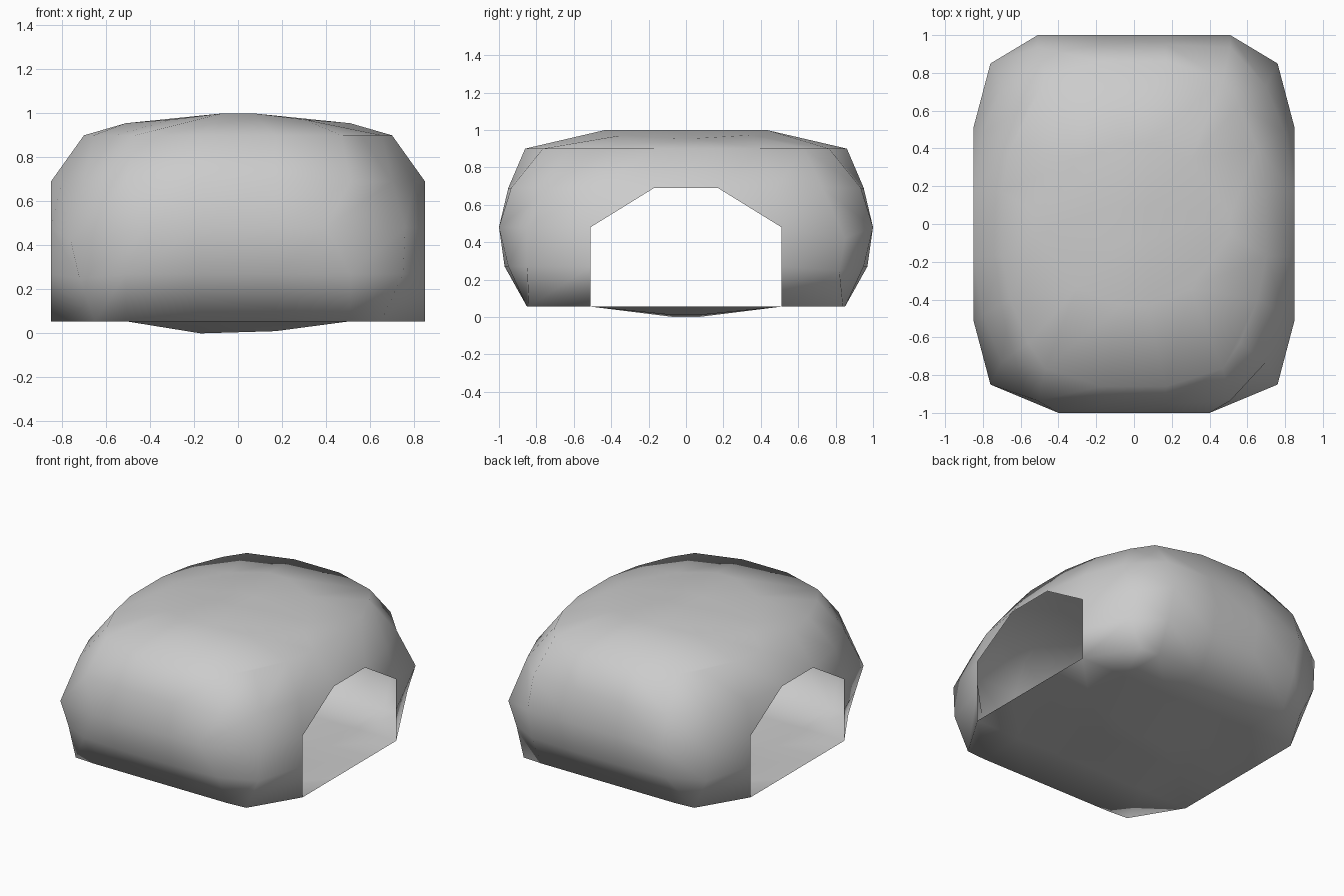
import bpy, bmesh

old = bpy.data.objects.get("Cube")
if old:
    bpy.data.objects.remove(old, do_unlink=True)

grey = bpy.data.materials.new("plain_grey")
grey.use_nodes = True
grey.diffuse_color = (0.6, 0.6, 0.6, 1)
grey.node_tree.nodes["Principled BSDF"].inputs["Base Color"].default_value = (0.6, 0.6, 0.6, 1)

STEPS = (-0.85, -0.51, -0.17, 0.17, 0.51, 0.85)
LEVELS = (0.055, 0.27, 0.48, 0.69, 0.9)
# Front and back wall depth per level: middle columns, then outer columns
BULGE_MID = (0.85, 0.97, 1.0, 0.95, 0.86)
BULGE_OUT = (0.85, 0.95, 1.0, 0.935, 0.765)
# Corner columns differ between the two diagonals
CORNERS_A = ((0.65, 0.84, 0.055), (0.72, 0.82, 0.25), (0.76, 0.85, 0.42),
             (0.7, 0.73, 0.69), (0.56, 0.63, 0.9))
CORNERS_B = ((0.65, 0.84, 0.055), (0.75, 0.85, 0.27), (0.76, 0.85, 0.48),
             (0.7, 0.73, 0.69), (0.56, 0.63, 0.9))


def place(i, j, k):
    """Position of a lattice point on the rounded shell."""
    x, y, z = STEPS[i], STEPS[j], LEVELS[k]
    sx, sy = (1 if x > 0 else -1), (1 if y > 0 else -1)
    x_edge, y_edge = i in (0, 5), j in (0, 5)
    x_mid, y_mid = i in (2, 3), j in (2, 3)
    if x_edge and y_edge:
        cx, cy, cz = (CORNERS_A if sx == sy else CORNERS_B)[k]
        return sx * cx, sy * cy, cz
    if y_edge:
        if k == 2 and j == 0 and not x_mid:
            x = sx * 0.4
        elif k == 4 and not x_mid:
            x = sx * 0.47
        return x, sy * (BULGE_MID if x_mid else BULGE_OUT)[k], z
    if x_edge:
        if k == 4:
            return (sx * 0.7, y, z) if y_mid else (sx * 0.655, sy * 0.4, z)
        if k == 3 and not y_mid:
            return sx * 0.8, sy * 0.48, z
        return x, y, z
    # Crowned roof
    if k == 4:
        if x_mid:
            return x * 0.4, (y * 0.5 if y_mid else sy * 0.43), 1.0
        return (x, y * 0.3, 0.955) if y_mid else (sx * 0.3, sy * 0.34, 0.972)
    # Dished floor
    if x_mid and y_mid:
        return x, y * 0.4, (0.0 if i == 2 else 0.01)
    return x, y, z


bm = bmesh.new()
points = {}


def face(*keys):
    for key in keys:
        if key not in points:
            points[key] = bm.verts.new(place(*key))
    bm.faces.new([points[key] for key in keys])


# Roof and floor
for i in range(5):
    for j in range(5):
        for k in (0, 4):
            face((i, j, k), (i + 1, j, k), (i + 1, j + 1, k), (i, j + 1, k))

# Front and back walls
for k in range(4):
    for i in range(5):
        for j in (0, 5):
            face((i, j, k), (i + 1, j, k), (i + 1, j, k + 1), (i, j, k + 1))

# End walls, each with an arched opening
for k in range(4):
    for j in range(5):
        for i in (0, 5):
            low, low2 = (i, j, k), (i, j + 1, k)
            high, high2 = (i, j, k + 1), (i, j + 1, k + 1)
            if j in (0, 4) or k == 3:
                face(low, low2, high2, high)
            elif k == 2 and j == 1:
                face(low, high2, high)
            elif k == 2 and j == 3:
                face(low2, high2, high)

bmesh.ops.recalc_face_normals(bm, faces=bm.faces)
for f in bm.faces:
    f.smooth = True
mesh = bpy.data.meshes.new("domed_shell")
bm.to_mesh(mesh)
bm.free()
mesh.materials.append(grey)
bpy.context.collection.objects.link(bpy.data.objects.new("domed_shell", mesh))
